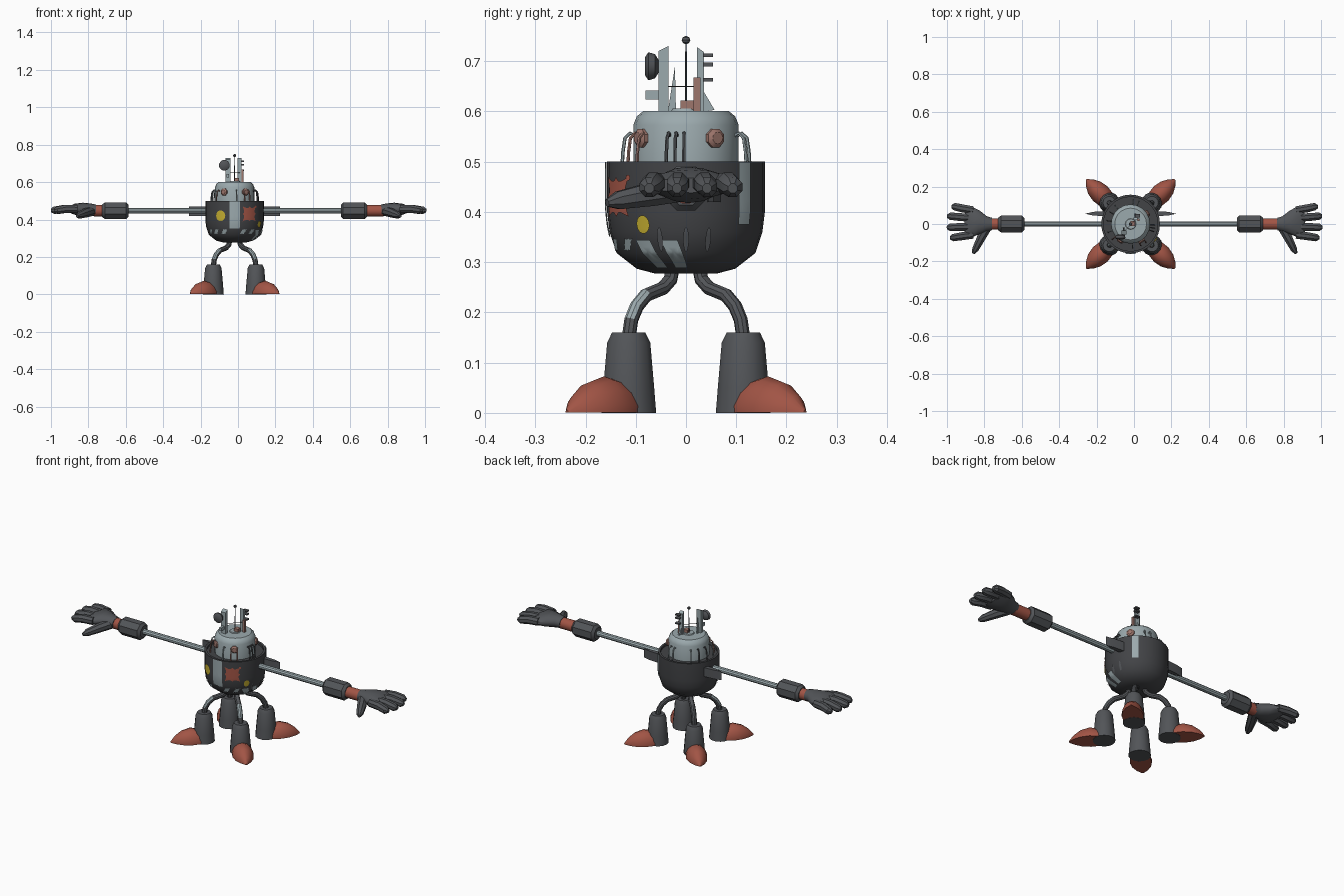
import bpy, bmesh, math
from mathutils import Vector

cube = bpy.data.objects.get("Cube")
if cube:
    bpy.data.objects.remove(cube, do_unlink=True)

CX = -0.018          # body axis
ARM_Z = 0.447
parts = []


def material(name, r, g, b):
    m = bpy.data.materials.new(name)
    m.use_nodes = True
    m.diffuse_color = (r, g, b, 1)
    m.node_tree.nodes["Principled BSDF"].inputs["Base Color"].default_value = (r, g, b, 1)
    return m


CHARCOAL = material("charcoal", 0.055, 0.057, 0.062)
SLATE = material("slate grey", 0.085, 0.09, 0.098)
PALE = material("pale blue grey", 0.33, 0.4, 0.42)
RED = material("brick red", 0.36, 0.09, 0.06)
PINK = material("dusty pink", 0.34, 0.18, 0.15)
YELLOW = material("yellow", 0.55, 0.42, 0.03)


def finish(name, bm, mat):
    bmesh.ops.recalc_face_normals(bm, faces=bm.faces)
    me = bpy.data.meshes.new(name)
    bm.to_mesh(me)
    bm.free()
    me.materials.append(mat)
    ob = bpy.data.objects.new(name, me)
    ob.location.x = CX
    bpy.context.collection.objects.link(ob)
    parts.append(ob)
    return ob


def tube(name, pts, radii, mat, segs=10, ref=(0, 1, 0), floor=None):
    """Skin a path with elliptical rings; a radius is a number or (side, up)."""
    bm = bmesh.new()
    pts = [Vector(p) for p in pts]
    rings = []
    for i, p in enumerate(pts):
        t = (pts[min(i + 1, len(pts) - 1)] - pts[max(i - 1, 0)]).normalized()
        side = Vector(ref)
        side = (side - t * side.dot(t)).normalized()
        up = side.cross(t)
        r = radii[i] if isinstance(radii, (list, tuple)) else radii
        ru, rv = r if isinstance(r, tuple) else (r, r)
        ring = []
        for k in range(segs):
            a = 2 * math.pi * (k + 0.5) / segs
            co = p + side * ru * math.cos(a) + up * rv * math.sin(a)
            if floor is not None:
                co.z = max(floor, co.z)
            ring.append(bm.verts.new(co))
        rings.append(ring)
    for a, b in zip(rings, rings[1:]):
        for k in range(segs):
            j = (k + 1) % segs
            bm.faces.new((a[k], a[j], b[j], b[k]))
    bm.faces.new(rings[0])
    bm.faces.new(rings[-1])
    return finish(name, bm, mat)


def lathe(name, profile, mat, segs, x=0, y=0):
    pts = [(x, y, z) for r, z in profile]
    bm = bmesh.new()
    rings = [[bm.verts.new((x + r * math.cos(2 * math.pi * k / segs),
                            y + r * math.sin(2 * math.pi * k / segs), z))
              for k in range(segs)] for r, z in profile]
    for a, b in zip(rings, rings[1:]):
        for k in range(segs):
            j = (k + 1) % segs
            bm.faces.new((a[k], a[j], b[j], b[k]))
    bm.faces.new(rings[0])
    bm.faces.new(rings[-1])
    return finish(name, bm, mat)


def prism(name, outline, axis, lo, hi, mat):
    """Extrude an outline along x (yz points) or z (xy points)."""
    bm = bmesh.new()
    def put(p, h):
        return bm.verts.new((h, *p) if axis == "x" else (*p, h))
    a, b = [[put(p, h) for p in outline] for h in (lo, hi)]
    bm.faces.new(a)
    bm.faces.new(b)
    for k in range(len(a)):
        j = (k + 1) % len(a)
        bm.faces.new((a[k], a[j], b[j], b[k]))
    return finish(name, bm, mat)


def box(name, x, y, z, w, d, h, mat):
    pts = [(x - w / 2, y - d / 2), (x + w / 2, y - d / 2), (x + w / 2, y + d / 2), (x - w / 2, y + d / 2)]
    return prism(name, pts, "z", z, z + h, mat)


# Bowl shaped body with a rim and recessed deck
BOWL = [(0.06, 0.277), (0.098, 0.287), (0.138, 0.318), (0.152, 0.36), (0.157, 0.4), (0.157, 0.5)]
lathe("body_bowl", BOWL + [(0.145, 0.5), (0.145, 0.488), (0.05, 0.488)], CHARCOAL, 28)


def bowl_radius(z):
    for (r0, z0), (r1, z1) in zip(BOWL, BOWL[1:]):
        if z <= z1:
            return r0 + (r1 - r0) * max(0, z - z0) / (z1 - z0)
    return BOWL[-1][0]


def disc(a):
    return 1


def block(a):
    return 1 / max(abs(math.cos(a)), abs(math.sin(a)))


def ragged(a):
    return block(a) * (0.9 + 0.14 * math.cos(8 * a))


def plate(name, az, z, half_w, half_h, mat, shape=block, lean=0):
    """Thin painted plate that hugs the bowl."""
    bm = bmesh.new()
    n, rings = 24, []
    for f in (0.25, 0.5, 0.75, 1):
        ring = []
        for k in range(n):
            a = 2 * math.pi * k / n
            u, v = (f * shape(a) * g(a) for g in (math.cos, math.sin))
            zz = min(0.4995, z + v * half_h)
            ang = math.radians(az) + (u * half_w + lean * v * half_h) / 0.157
            r = bowl_radius(zz) + 0.004
            ring.append(bm.verts.new((r * math.cos(ang), r * math.sin(ang), zz)))
        rings.append(ring)
    bm.faces.new(rings[0])
    for a, b in zip(rings, rings[1:]):
        for k in range(n):
            j = (k + 1) % n
            bm.faces.new((a[k], a[j], b[j], b[k]))
    return finish(name, bm, mat)


plate("front_panel", -90, 0.425, 0.028, 0.074, PALE)
plate("rear_panel", 47, 0.437, 0.016, 0.062, PALE)
plate("red_patch", -60, 0.43, 0.038, 0.038, RED, ragged)
plate("front_yellow_spot", -118, 0.42, 0.027, 0.029, YELLOW, disc)
plate("side_yellow_spot", -33, 0.375, 0.015, 0.018, YELLOW, disc)
plate("red_dot", -46, 0.468, 0.006, 0.006, RED, disc)
for az, lean in ((-31, -0.4), (-9, -0.4)):
    plate("side_stripe", az, 0.316, 0.018, 0.028, PALE, block, lean)
for az in (-150, -132, -112, -72, -52):
    plate("lower_patch", az, 0.335, 0.013, 0.013, PALE, ragged, 0.6)
for az in (-20, 0, 17):
    plate("side_slot", az, 0.345, 0.006, 0.024, SLATE, disc)

# Dome head with portholes and hoses
lathe("dome", [(0.105, 0.485), (0.105, 0.573), (0.098, 0.59), (0.085, 0.601)], PALE, 20)
lathe("dome_cap", [(0.03, 0.6), (0.027, 0.606)], PALE, 12)


def around(az, r, z):
    a = math.radians(az)
    return (r * math.cos(a), r * math.sin(a), z)


for az in (-122, -57, 33):
    tube("porthole", [around(az, r, 0.547) for r in (0.095, 0.11, 0.116)],
         [0.02, 0.02, 0.012], PINK, 8, (0, 0, 1))
HOSES = [(-85, PALE), (-65, PINK), (-50, PINK), (-18, SLATE), (-10, SLATE), (-2, SLATE),
         (70, PALE), (84, PALE), (130, PALE), (150, SLATE), (172, SLATE), (-160, PALE), (-140, PINK)]
for az, mat in HOSES:
    path = [(0.1, 0.55), (0.112, 0.557), (0.122, 0.547), (0.126, 0.52), (0.128, 0.486)]
    a = math.radians(az)
    tube("dome_hose", [around(az, r, z) for r, z in path], 0.0035, mat, 6, (-math.sin(a), math.cos(a), 0))

# Mast, towers and dish on the dome
tube("antenna", [(0, 0, 0.6), (0, 0, 0.74)], [0.003, 0.0015], CHARCOAL, 6)
tube("antenna_ball", [(0, 0, z) for z in (0.734, 0.737, 0.742, 0.747, 0.75)],
     [0.002, 0.007, 0.009, 0.007, 0.002], SLATE, 10)
box("mast_base", 0.012, 0.002, 0.6, 0.025, 0.026, 0.022, PINK)
prism("front_tower", [(-0.055, 0.6), (-0.055, 0.72), (-0.035, 0.73), (-0.035, 0.6)], "x", -0.05, -0.022, PALE)
prism("front_tower_fin", [(-0.036, 0.6), (-0.022, 0.69), (-0.02, 0.6)], "x", -0.04, -0.033, PALE)
box("front_tower_arm", -0.036, -0.067, 0.624, 0.014, 0.028, 0.018, PALE)
tube("dish", [(-0.055, y, 0.69) for y in (-0.055, -0.062, -0.075, -0.082)],
     [0.014, 0.025, 0.029, 0.018], SLATE, 12, (1, 0, 0))
prism("rear_tower", [(0.022, 0.6), (0.022, 0.728), (0.036, 0.718), (0.036, 0.6)], "x", 0.014, 0.038, PALE)
prism("rear_tower_fin", [(0.035, 0.6), (0.035, 0.64), (0.057, 0.603)], "x", 0.022, 0.029, PALE)
box("pink_tower", 0.042, 0.022, 0.6, 0.012, 0.014, 0.068, PINK)
for z in (0.66, 0.69, 0.708):
    box("tower_rung", 0.037, 0.044, z, 0.026, 0.02, 0.007, SLATE)
tube("cross_wire", [(-0.036, -0.04, 0.65), (0.03, 0.025, 0.65)], 0.0015, CHARCOAL, 4, (0, 0, 1))

# Arms and hands; the left cuff is longer
for s, side, wrist in ((1, "left", 0.785), (-1, "right", 0.742)):
    def at(x, y=0, z=ARM_Z):
        return (s * x, y, z)

    tube(side + "_arm_rod", [at(0.14), at(0.58)], 0.015, PALE, 10)
    tube(side + "_sleeve", [at(x) for x in (0.568, 0.58, 0.694, 0.708)],
         [0.034, 0.048, 0.048, 0.036], SLATE, 8)
    tube(side + "_cuff", [at(0.7), at(wrist + 0.01)], 0.031, RED, 12)
    prism(side + "_bracket", [(s * x, y) for x, y in ((0.12, 0.042), (0.2, 0.045), (0.243, 0.055), (0.2, 0.065),
                                                      (0.12, 0.07))], "z", 0.42, 0.47, SLATE)
    tube(side + "_palm", [at(wrist + d, y, z) for d, y, z in
                          ((0, 0, 0.45), (0.03, 0, 0.452), (0.07, 0.006, 0.454), (0.115, 0.009, 0.455),
                           (0.145, 0.01, 0.453))],
         [(0.034, 0.03), (0.042, 0.034), (0.066, 0.036), (0.089, 0.029), (0.083, 0.015)], SLATE, 14)
    for y0, y1, tip in ((0.074, 0.093, 0.215), (0.032, 0.042, 0.238), (-0.014, -0.018, 0.24), (-0.058, -0.073, 0.223)):
        path = [(0.1, y0, 0.457), ((0.1 + tip) / 2, (y0 + y1) / 2, 0.457), (tip - 0.015, y1, 0.449), (tip, y1, 0.447)]
        tube(side + "_finger", [at(wrist + d, y, z) for d, y, z in path],
             [0.022, 0.023, 0.021, 0.01], SLATE, 8)
    tube(side + "_thumb", [at(wrist + d, y, z) for d, y, z in
                           ((0.02, -0.01, 0.445), (0.055, -0.07, 0.435), (0.088, -0.135, 0.423), (0.1, -0.157, 0.418))],
         [0.026, 0.025, 0.019, 0.008], SLATE, 8, (0, 0, 1))

# Four diagonal legs with boots and pointed toe caps
for sx in (1, -1):
    for sy in (1, -1):
        where = ("rear_" if sy > 0 else "front_") + ("left_" if sx > 0 else "right_")

        def out(d, z):
            return (sx * d, sy * d, z)

        across = (sx, -sy, 0)
        leg = tube(where + "leg", [out(d, z) for d, z in
                                   ((0.026, 0.29), (0.031, 0.265), (0.046, 0.248), (0.08, 0.234), (0.098, 0.212),
                                    (0.109, 0.185), (0.114, 0.15))], 0.014, SLATE, 10, across)
        # pale band on the outer bend of the front legs
        if sy < 0:
            leg.data.materials.append(PALE)
            for f in leg.data.polygons:
                if 0.19 < f.center.z < 0.245 and f.normal.z > 0.1:
                    f.material_index = 1
        lathe(where + "boot", [(0.056, 0), (0.052, 0.05), (0.044, 0.14), (0.034, 0.16)],
              SLATE, 14, sx * 0.114, sy * 0.114)
        tube(where + "toe", [out(d, 0.0) for d in (0.1, 0.13, 0.163, 0.195, 0.22, 0.237)],
             [(0.03, 0.04), (0.05, 0.062), (0.056, 0.073), (0.047, 0.06), (0.027, 0.035), (0.004, 0.006)],
             RED, 14, across, floor=0.001)

bpy.ops.object.select_all(action="DESELECT")
for ob in parts:
    ob.select_set(True)
bpy.context.view_layer.objects.active = parts[0]
bpy.ops.object.shade_smooth_by_angle(angle=math.radians(35))
